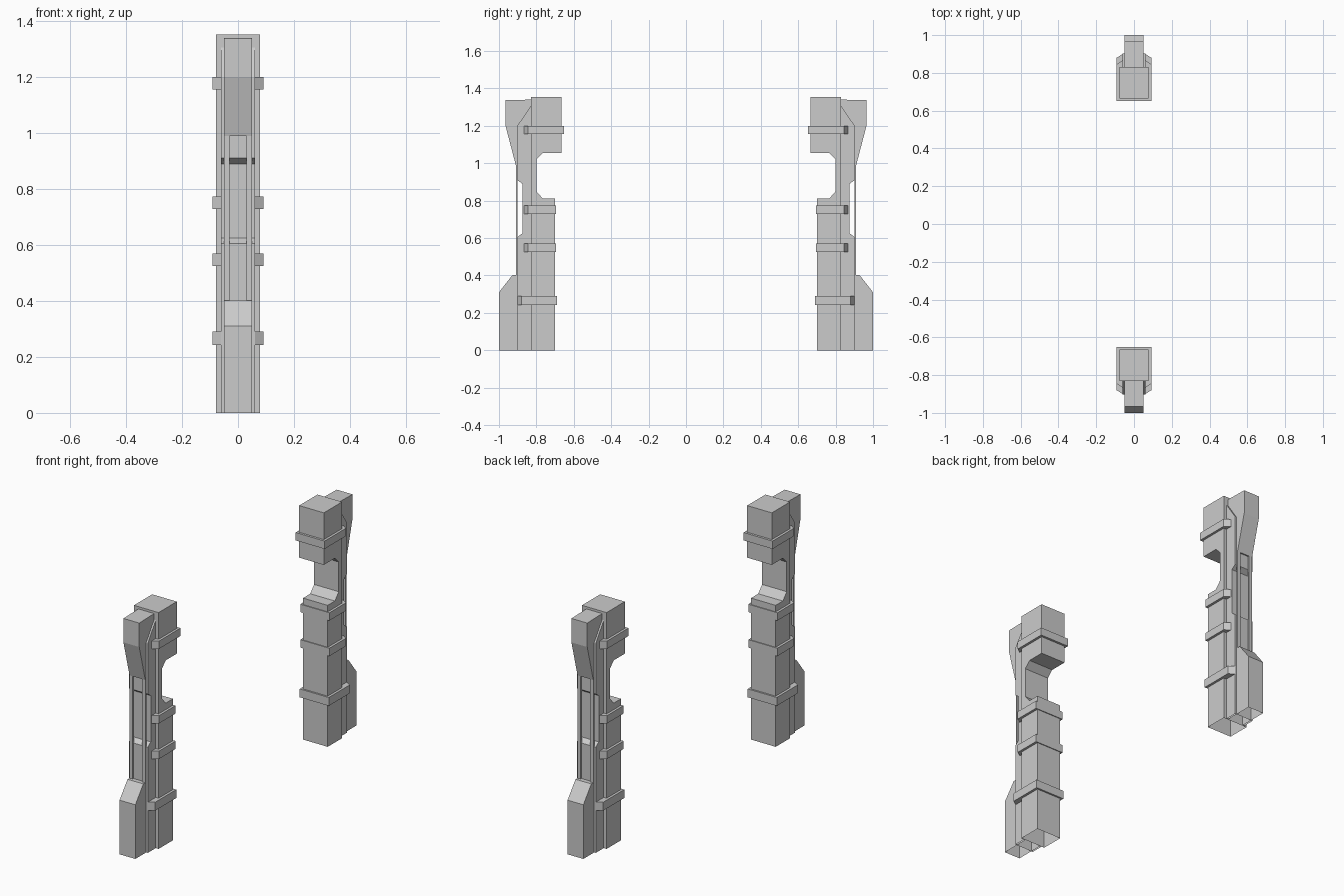
import bpy, bmesh

cube = bpy.data.objects.get("Cube")
if cube:
    bpy.data.objects.remove(cube, do_unlink=True)

grey = bpy.data.materials.new("plain grey")
grey.use_nodes = True
grey.diffuse_color = (0.6, 0.6, 0.6, 1)
grey.node_tree.nodes["Principled BSDF"].inputs["Base Color"].default_value = (0.6, 0.6, 0.6, 1)


def prism(name, points, lo, hi, axis="X", mirror_x=False):
    """Extrude a (y, z) profile along X, or an (x, y) profile along Z,
    then mirror it to the opposite pillar."""
    bm = bmesh.new()

    def place(p, t):
        return (t, p[0], p[1]) if axis == "X" else (p[0], p[1], t)

    a = [bm.verts.new(place(p, lo)) for p in points]
    b = [bm.verts.new(place(p, hi)) for p in points]
    bm.faces.new(a)
    bm.faces.new(b[::-1])
    n = len(points)
    for i in range(n):
        j = (i + 1) % n
        bm.faces.new((a[i], b[i], b[j], a[j]))
    bmesh.ops.recalc_face_normals(bm, faces=bm.faces)
    # The shells are open where they meet the floor
    floor = [f for f in bm.faces if all(v.co.z < 0.001 for v in f.verts)]
    bmesh.ops.delete(bm, geom=floor, context="FACES_ONLY")
    mesh = bpy.data.meshes.new(name)
    bm.to_mesh(mesh)
    bm.free()
    mesh.materials.append(grey)
    ob = bpy.data.objects.new(name, mesh)
    bpy.context.collection.objects.link(ob)
    mod = ob.modifiers.new("opposite pillar", "MIRROR")
    mod.use_axis = (mirror_x, True, False)
    mod.use_mirror_merge = False
    return ob


# Main column with the cut-out neck on its inner side
prism("column", [(-0.83, 0), (-0.7, 0), (-0.7, 0.81), (-0.765, 0.81),
                 (-0.8, 0.85), (-0.8, 1.02), (-0.765, 1.055), (-0.665, 1.055),
                 (-0.665, 1.353), (-0.83, 1.353)], -0.078, 0.078)

# Spine on the outer face, with a long shallow notch
prism("spine", [(-0.83, 0), (-0.902, 0), (-0.902, 0.605), (-0.875, 0.625),
                (-0.875, 0.89), (-0.902, 0.91), (-0.902, 1.2), (-0.83, 1.305)],
      -0.06, 0.06)

# Outer fin: foot, head and the two thin rails joining them
prism("fin_foot", [(-0.83, 0), (-1, 0), (-1, 0.31), (-0.928, 0.402),
                   (-0.83, 0.402)], -0.05, 0.05)
prism("fin_head", [(-0.83, 0.99), (-0.91, 0.99), (-0.965, 1.2),
                   (-0.965, 1.337), (-0.83, 1.34)], -0.05, 0.05)
prism("fin_rail", [(-0.91, 0.4), (-0.9, 0.4), (-0.9, 0.995), (-0.91, 0.995)],
      0.03, 0.05, mirror_x=True)

# Straps around the column: bottom, top, outer end, inner end
straps = [(0.242, 0.29, -0.9, -0.69), (0.525, 0.57, -0.866, -0.695),
          (0.728, 0.773, -0.866, -0.695), (1.155, 1.2, -0.866, -0.652)]
for i, (z0, z1, outer, inner) in enumerate(straps):
    w, t = 0.092, 0.06
    prism(f"strap_{i + 1}", [(-w, inner), (w, inner), (w, outer + 0.02),
                             (t, outer), (-t, outer), (-w, outer + 0.02)],
          z0, z1, axis="Z")
